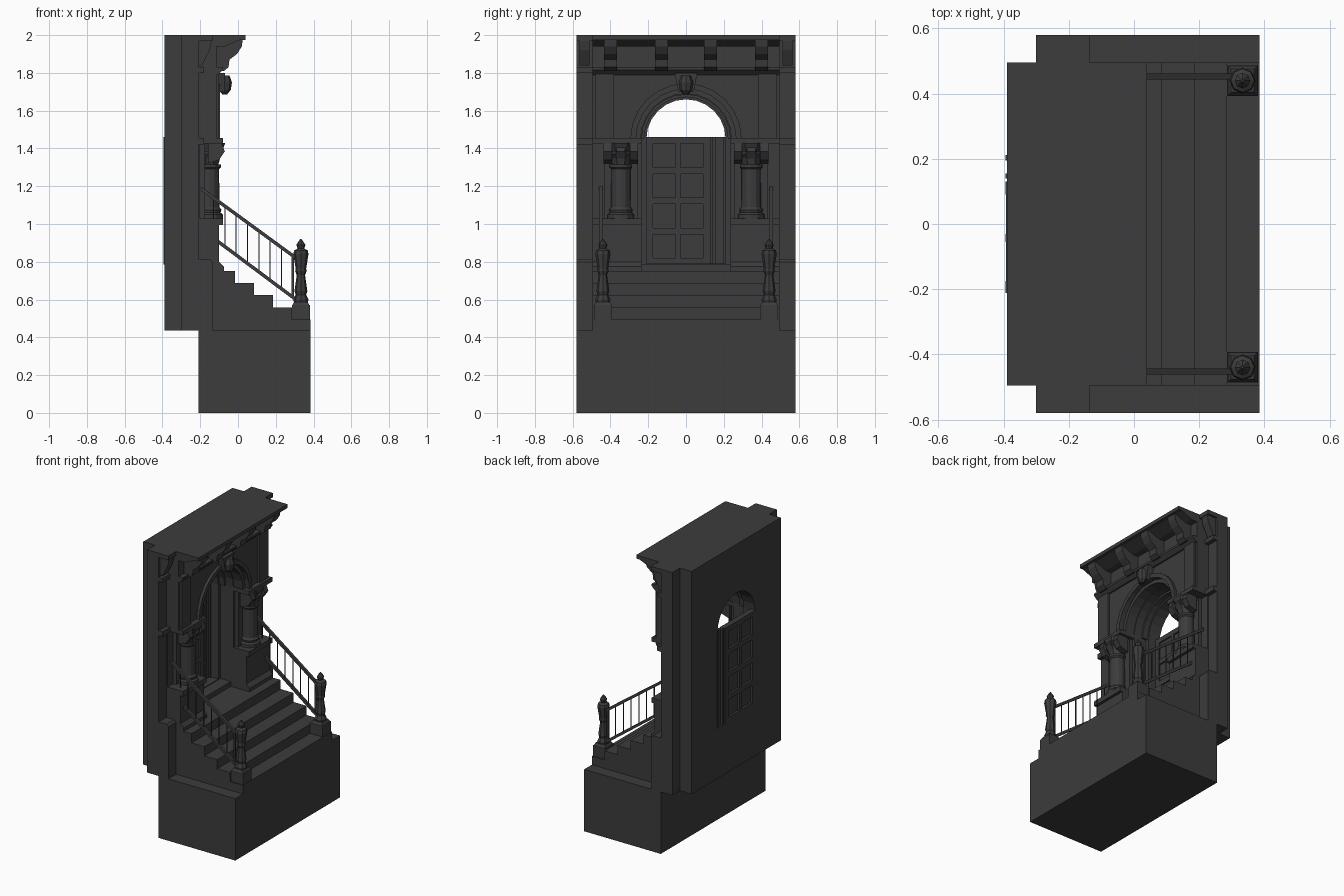
import bpy, bmesh, math
from mathutils import Vector

if "Cube" in bpy.data.objects:
    bpy.data.objects.remove(bpy.data.objects["Cube"], do_unlink=True)

stone = bpy.data.materials.new("dark_grey_stone")
stone.use_nodes = True
GREY = (0.045, 0.045, 0.045, 1)
stone.diffuse_color = GREY
bsdf = stone.node_tree.nodes["Principled BSDF"]
bsdf.inputs["Base Color"].default_value = GREY
bsdf.inputs["Roughness"].default_value = 0.9


def finish(name, bm):
    bmesh.ops.recalc_face_normals(bm, faces=bm.faces)
    mesh = bpy.data.meshes.new(name)
    bm.to_mesh(mesh)
    bm.free()
    mesh.materials.append(stone)
    obj = bpy.data.objects.new(name, mesh)
    bpy.context.collection.objects.link(obj)
    return obj


def prism(name, points, lo, hi, axis):
    """Extrude a flat outline along x or y."""
    bm = bmesh.new()
    place = (lambda a, b: (lo, a, b)) if axis == "x" else (lambda a, b: (a, lo, b))
    face = bm.faces.new([bm.verts.new(place(a, b)) for a, b in points])
    new = bmesh.ops.extrude_face_region(bm, geom=[face])["geom"]
    shift = Vector((hi - lo, 0, 0) if axis == "x" else (0, hi - lo, 0))
    bmesh.ops.translate(bm, vec=shift, verts=[v for v in new if isinstance(v, bmesh.types.BMVert)])
    return finish(name, bm)


def box(name, x0, x1, y0, y1, z0, z1):
    return prism(name, [(x0, z0), (x1, z0), (x1, z1), (x0, z1)], y0, y1, "y")


def sides(y0, y1):
    """Mirror a y range to the model's two sides."""
    return (("left", y0, y1), ("right", -y1, -y0))


def lathe(name, profile, x, y, sides_n=10, turn=0.0):
    """Stack of rings (radius, height) closed at both ends."""
    bm = bmesh.new()
    rings = []
    for r, z in profile:
        angles = [turn + math.tau * i / sides_n for i in range(sides_n)]
        rings.append([bm.verts.new((x + r * math.cos(a), y + r * math.sin(a), z)) for a in angles])
    for low, high in zip(rings, rings[1:]):
        for i in range(sides_n):
            j = (i + 1) % sides_n
            bm.faces.new((low[i], low[j], high[j], high[i]))
    bm.faces.new(rings[0])
    bm.faces.new(rings[-1])
    return finish(name, bm)


def arc(r, n=12):
    return [(r * math.cos(math.pi * i / n), SPRING + r * math.sin(math.pi * i / n)) for i in range(n + 1)]


def arch_wall(name, x0, x1, half, bottom, top, r):
    inner = [(r, bottom)] + arc(r) + [(-r, bottom)]
    outer = [(-half, bottom), (-half, top), (half, top), (half, bottom)]
    return prism(name, inner + outer, x0, x1, "x")


def bar(name, start, end, width):
    """Square bar between two points."""
    a, b = Vector(start), Vector(end)
    bm = bmesh.new()
    bmesh.ops.create_cube(bm, size=1)
    bmesh.ops.scale(bm, vec=(width, width, (b - a).length), verts=bm.verts)
    obj = finish(name, bm)
    obj.location = (a + b) / 2
    obj.rotation_euler = (0, math.atan2(b.x - a.x, b.z - a.z), 0)
    return obj


SPRING = 1.45
GROUND = 0.435
HALF = 0.495
WIDE = 0.58

# Base and stairs
box("base", -0.21, 0.385, -WIDE, WIDE, 0, GROUND)
steps = [(-0.21, GROUND), (0.385, GROUND)]
for i in range(5):
    front = 0.385 - 0.1 * i
    z = 0.495 + 0.064 * i
    steps += [(front, z), (front - 0.1, z)]
steps[-1] = (-0.21, 0.751)
prism("stairs", steps, -HALF, HALF, "y")

# Layered wall with an arched opening narrowing toward the back
arch_wall("back_wall", -0.39, -0.30, HALF, 0.79, 2.0, 0.21)
box("back_wall_foot", -0.39, -0.30, -HALF, HALF, GROUND, 0.79)
arch_wall("middle_wall", -0.30, -0.20, HALF, 0.75, 1.99, 0.235)
box("middle_wall_foot", -0.30, -0.20, -HALF, HALF, GROUND, 0.75)
box("door_sill", -0.31, -0.22, -0.235, 0.235, 0.75, 0.785)
arch_wall("front_wall", -0.20, -0.115, HALF, SPRING, 1.98, 0.265)
for r0, r1, x in ((0.24, 0.265, -0.13), (0.265, 0.295, -0.095)):
    prism("archivolt", arc(r1) + arc(r0)[::-1], -0.2, x, "x")
prism("arch_inner_moulding", arc(0.25) + arc(0.222)[::-1], -0.30, -0.26, "x")

# Keystone with a carved boss
prism("keystone", [(-0.04, 1.70), (0.04, 1.70), (0.06, 1.80), (-0.06, 1.80)], -0.12, -0.07, "x")
lathe("keystone_boss", [(0.012, 1.685), (0.032, 1.71), (0.038, 1.75), (0.025, 1.785)], -0.07, 0, 8)

# Side wings of the wall
for side, a, b in sides(HALF, WIDE):
    box(side + "_wing", -0.30, -0.21, a, b, GROUND, 2.0)
    box(side + "_wing_plinth", -0.22, -0.135, a, b, GROUND, 0.80)
    prism(side + "_wing_plinth_cap", [(-0.21, 0.80), (-0.135, 0.80), (-0.15, 0.815), (-0.21, 0.815)], a, b, "y")
    box(side + "_wing_cornice", -0.22, -0.135, a, b, 1.97, 2.0)
    box(side + "_wing_frieze", -0.22, -0.18, a, b, 1.80, 1.83)
    box(side + "_wing_band", -0.22, -0.18, a, b, 1.42, 1.455)
    prism(side + "_wing_bracket", [(-0.21, 1.97), (-0.14, 1.97), (-0.15, 1.92), (-0.19, 1.84), (-0.21, 1.84)],
          a + 0.015, b - 0.015, "y")

# Cornice, frieze and brackets
box("cornice", -0.30, 0.04, -HALF, HALF, 1.975, 2.0)
prism("cornice_moulding", [(-0.12, 1.94), (-0.07, 1.94), (0.015, 1.976), (-0.12, 1.976)], -HALF, HALF, "y")
prism("frieze_moulding", [(-0.12, 1.79), (-0.105, 1.79), (-0.08, 1.815), (-0.08, 1.83), (-0.12, 1.83)],
      -HALF, HALF, "y")
for y in (-0.40, -0.13, 0.13, 0.40):
    prism("cornice_bracket", [(-0.12, 1.976), (0.025, 1.976), (0.02, 1.94), (-0.005, 1.90), (-0.045, 1.87),
                              (-0.05, 1.83), (-0.075, 1.81), (-0.12, 1.81)], y - 0.035, y + 0.035, "y")

# Pedestals, columns and capitals flanking the door
for side, a, b in sides(0.235, HALF):
    prism(side + "_pedestal_foot", [(-0.21, 0.75), (-0.075, 0.75), (-0.075, 0.775), (-0.10, 0.80), (-0.21, 0.80)],
          a, b, "y")
    box(side + "_pedestal", -0.21, -0.10, a, b, 0.79, 1.0)
    box(side + "_pedestal_cap", -0.22, -0.08, a, b, 0.995, 1.03)
    box(side + "_abacus", -0.21, -0.08, a, b, 1.425, 1.455)
    mid = 0.345 if side == "left" else -0.345
    box(side + "_column_backing", -0.21, -0.175, mid - 0.09, mid + 0.09, 1.03, 1.43)
    lathe(side + "_column", [(0.07, 1.03), (0.07, 1.05), (0.058, 1.06), (0.062, 1.075), (0.052, 1.09),
                             (0.05, 1.29), (0.06, 1.30), (0.06, 1.315)], -0.15, mid, 12)
    lathe(side + "_capital", [(0.05, 1.315), (0.06, 1.35), (0.075, 1.37), (0.068, 1.38), (0.09, 1.43)], -0.15, mid, 8,
          math.pi / 8)
    for dy in (-0.07, 0, 0.07):
        prism(side + "_capital_leaf", [(-0.16, 1.32), (-0.10, 1.34), (-0.07, 1.385), (-0.085, 1.425), (-0.16, 1.425)],
              mid + dy - 0.022, mid + dy + 0.022, "y")
    pilaster = 0.43 if side == "left" else -0.43
    box(side + "_upper_pilaster", -0.12, -0.10, pilaster - 0.05, pilaster + 0.05, 1.455, 1.80)

# Panelled door with a narrow fixed side panel
box("door_panel", -0.378, -0.366, -0.212, 0.212, 0.785, 1.46)
for y0, y1 in ((-0.212, -0.175), (-0.055, -0.03), (0.09, 0.13), (0.14, 0.155), (0.195, 0.212)):
    box("door_stile", -0.394, -0.355, y0, y1, 0.785, 1.46)
for i in range(5):
    z = 0.785 + 0.16 * i
    box("door_rail", -0.393, -0.356, -0.212, 0.13, z, z + 0.035)

# Newel posts, rails and balusters
newel = [(0.036, 0.58), (0.04, 0.60), (0.028, 0.625), (0.034, 0.645), (0.022, 0.73), (0.03, 0.75), (0.028, 0.765),
         (0.04, 0.84), (0.036, 0.86), (0.018, 0.87), (0.024, 0.89), (0.004, 0.92)]
for side, s in (("left", 1), ("right", -1)):
    y = 0.44 * s
    box(side + "_newel_block", 0.285, 0.38, y - 0.047, y + 0.047, 0.49, 0.57)
    lathe(side + "_newel_block_cap", [(0.064, 0.57), (0.05, 0.588)], 0.333, y, 4, math.pi / 4)
    lathe(side + "_newel_post", newel, 0.333, y, 8)
    y = 0.452 * s
    bar(side + "_top_rail", (-0.20, y, 1.19), (0.30, y, 0.825), 0.018)
    bar(side + "_bottom_rail", (-0.21, y, 0.985), (0.30, y, 0.605), 0.018)
    bar(side + "_rail_end", (0.29, y, 0.61), (0.29, y, 0.83), 0.012)
    for i in range(7):
        x = -0.13 + 0.06 * i
        bar(side + "_baluster", (x, y, 0.825 - 0.745 * x), (x, y, 1.045 - 0.73 * x), 0.005)
